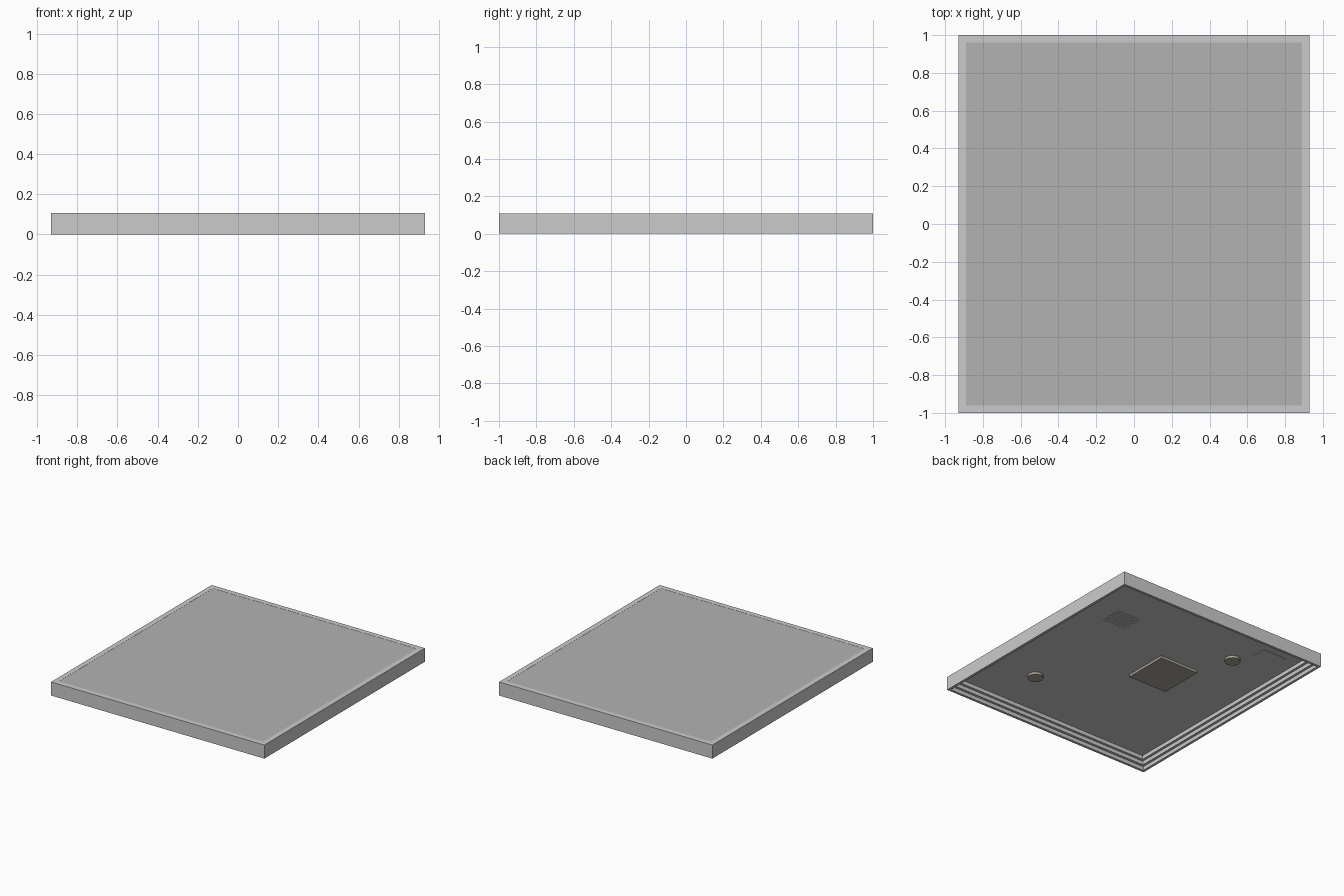
import bpy, bmesh
from mathutils import Matrix

if "Cube" in bpy.data.objects:
    bpy.data.objects.remove(bpy.data.objects["Cube"])

HX, HY, TOP = 0.93, 1.0, 0.107
PLATE_Z = 0.09


def material(name, rgb):
    m = bpy.data.materials.new(name)
    m.diffuse_color = (*rgb, 1)
    m.use_nodes = True
    m.node_tree.nodes["Principled BSDF"].inputs["Base Color"].default_value = m.diffuse_color
    return m


light = material("light_frame", (0.72, 0.72, 0.70))
panel_grey = material("panel_grey", (0.45, 0.45, 0.45))
brown = material("dark_brown", (0.40, 0.37, 0.31))


def finish(name, bm, mat=None):
    bmesh.ops.recalc_face_normals(bm, faces=bm.faces)
    me = bpy.data.meshes.new(name)
    bm.to_mesh(me)
    bm.free()
    ob = bpy.data.objects.new(name, me)
    bpy.context.collection.objects.link(ob)
    if mat:
        me.materials.append(mat)
    return ob


def rect_loft(name, profile, mat=None):
    """Sweep a closed (inset, z) profile around the rectangular outline."""
    bm = bmesh.new()
    rings = [[bm.verts.new((sx * (HX - i), sy * (HY - i), z))
              for sx, sy in ((-1, -1), (1, -1), (1, 1), (-1, 1))]
             for i, z in profile]
    for a, b in zip(rings, rings[1:] + rings[:1]):
        for k in range(4):
            n = (k + 1) % 4
            bm.faces.new((a[k], a[n], b[n], b[k]))
    return finish(name, bm, mat)


def box(name, centre, size, mat=None):
    bm = bmesh.new()
    bmesh.ops.create_cube(bm, size=1, matrix=Matrix.Translation(centre)
                          @ Matrix.Diagonal((*size, 1)))
    return finish(name, bm, mat)


# Outer frame with a stepped inner side, open underneath
rect_loft("stepped_frame", [
    (0, TOP), (0, 0), (0.02, 0), (0.02, 0.03), (0.04, 0.03),
    (0.04, 0.06), (0.06, 0.06), (0.06, PLATE_Z), (0.04, PLATE_Z), (0.04, TOP)], light)

# Flat top panel, nearly flush with the rim, and the recessed underside plate
box("top_panel", (0, 0, TOP - 0.005), (2 * HX - 0.08, 2 * HY - 0.08, 0.008), panel_grey)
box("underside_plate", (0, 0, PLATE_Z + 0.003), (2 * HX - 0.08, 2 * HY - 0.08, 0.006))

# Square housing under the plate
box("square_housing", (-0.21, 0.08, PLATE_Z - 0.01), (0.34, 0.36, 0.02), brown)

# Two round studs
for n, s in enumerate((1, -1)):
    bm = bmesh.new()
    bmesh.ops.create_cone(bm, cap_ends=True, segments=12, radius1=0.058, radius2=0.058,
                          depth=0.02, matrix=Matrix.Translation((0.47 * s, -0.55 * s, PLATE_Z - 0.01)))
    finish(f"round_stud_{n}", bm, brown)

# Vent slats
for n in range(6):
    box(f"vent_slat_{n}", (0.515, 0.39 + n * 0.032, PLATE_Z - 0.002), (0.20, 0.018, 0.006))

# Blank plate near the corner
box("small_plate", (-0.66, 0.75, PLATE_Z - 0.001), (0.22, 0.11, 0.004))
